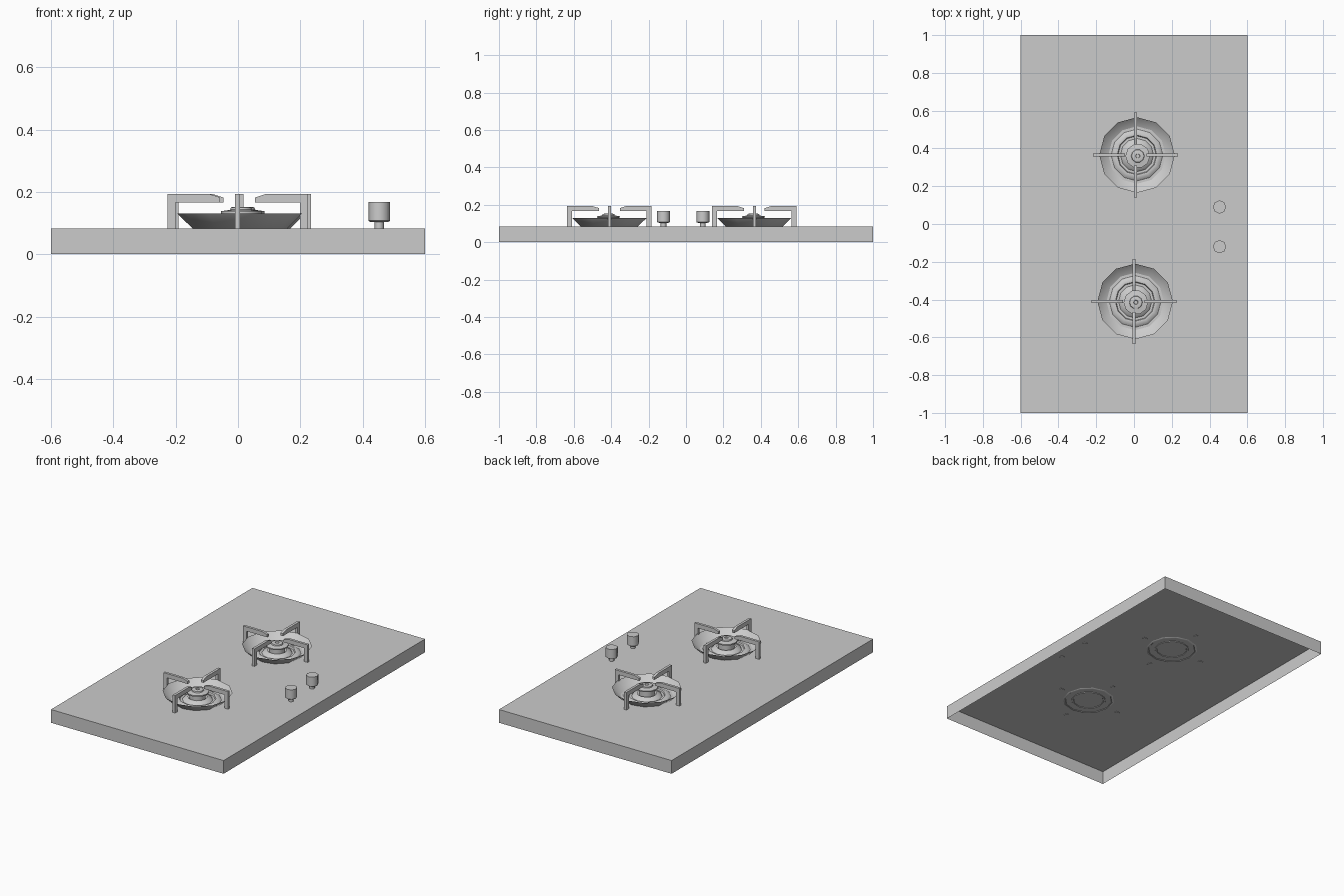
import bpy, bmesh, math
from mathutils import Matrix, Vector

old = bpy.data.objects.get("Cube")
if old:
    bpy.data.objects.remove(old, do_unlink=True)

grey = bpy.data.materials.new("plain grey")
grey.use_nodes = True
COLOUR = (0.6, 0.6, 0.6, 1)
grey.diffuse_color = COLOUR
grey.node_tree.nodes["Principled BSDF"].inputs["Base Color"].default_value = COLOUR


def finish(name, bm, location=(0, 0, 0), smooth=False):
    bmesh.ops.recalc_face_normals(bm, faces=bm.faces)
    mesh = bpy.data.meshes.new(name)
    bm.to_mesh(mesh)
    bm.free()
    mesh.materials.append(grey)
    ob = bpy.data.objects.new(name, mesh)
    ob.location = location
    bpy.context.collection.objects.link(ob)
    if smooth:
        bpy.ops.object.select_all(action='DESELECT')
        ob.select_set(True)
        bpy.context.view_layer.objects.active = ob
        bpy.ops.object.shade_smooth_by_angle(angle=math.radians(48))
    return ob


def lathe(name, profile, sides, location):
    """Turn a (radius, height) profile around z; a zero radius closes the end."""
    bm = bmesh.new()
    rings = []
    for r, z in profile:
        count = sides if r else 1
        rings.append([bm.verts.new((r * math.cos(i * math.tau / sides),
                                    r * math.sin(i * math.tau / sides), z))
                      for i in range(count)])
    for a, b in zip(rings, rings[1:]):
        for i in range(sides):
            j = (i + 1) % sides
            corners = [a[i % len(a)], a[j % len(a)], b[j % len(b)], b[i % len(b)]]
            bm.faces.new(list(dict.fromkeys(corners)))
    return finish(name, bm, location, True)


# Hob top: a shallow box, open underneath
TOP = 0.083
bm = bmesh.new()
bmesh.ops.create_cube(bm, size=1, matrix=Matrix.Translation((0, 0, TOP / 2))
                      @ Matrix.Diagonal((1.2, 2, TOP, 1)))
bmesh.ops.delete(bm, geom=[f for f in bm.faces if f.normal.z < -0.9], context='FACES')
finish("hob_top", bm)

# Burner profiles
PAN = [(0.2, 0.13), (0.15, 0.081), (0.14, 0.08), (0.135, 0.085), (0.115, 0.094),
       (0.105, 0.092), (0.1, 0.08), (0.09, 0.08), (0.083, 0.09), (0.055, 0.1)]
HEAD = [(0.045, 0.085), (0.045, 0.128), (0.065, 0.131), (0.065, 0.138), (0.045, 0.141),
        (0.035, 0.143), (0.033, 0.15), (0.025, 0.152), (0.012, 0.152), (0.01, 0.148), (0, 0.148)]
# Pan support arm outline: leg, bar and bevelled tip, as (distance, height)
ARM = [(0.225, 0.08), (0.225, 0.193), (0.09, 0.193), (0.056, 0.182),
       (0.056, 0.166), (0.2, 0.166), (0.2, 0.08)]
THICK = 0.016


def pan_support(name, location):
    bm = bmesh.new()
    for k in range(4):
        turn = Matrix.Rotation(k * math.pi / 2, 3, 'Z')
        face = bm.faces.new([bm.verts.new(turn @ Vector((d, -THICK / 2, z))) for d, z in ARM])
        out = bmesh.ops.extrude_face_region(bm, geom=[face])["geom"]
        bmesh.ops.translate(bm, vec=turn @ Vector((0, THICK, 0)),
                            verts=[v for v in out if isinstance(v, bmesh.types.BMVert)])
    finish(name, bm, location)


for side, x, y in (("front", 0, -0.41), ("rear", 0.01, 0.365)):
    lathe(side + "_burner_pan", PAN, 12, (x + 0.006, y, 0))
    lathe(side + "_burner_head", HEAD, 10, (x + 0.01, y - 0.005, 0))
    pan_support(side + "_pan_support", (x - 0.001, y, 0))

# Control knobs on thin stems
KNOB = [(0, 0.08), (0.015, 0.08), (0.015, 0.103), (0.03, 0.104), (0.035, 0.108),
        (0.035, 0.167), (0, 0.167)]
for side, y in (("front", -0.12), ("rear", 0.09)):
    lathe(side + "_knob", KNOB, 8, (0.453, y, 0))
